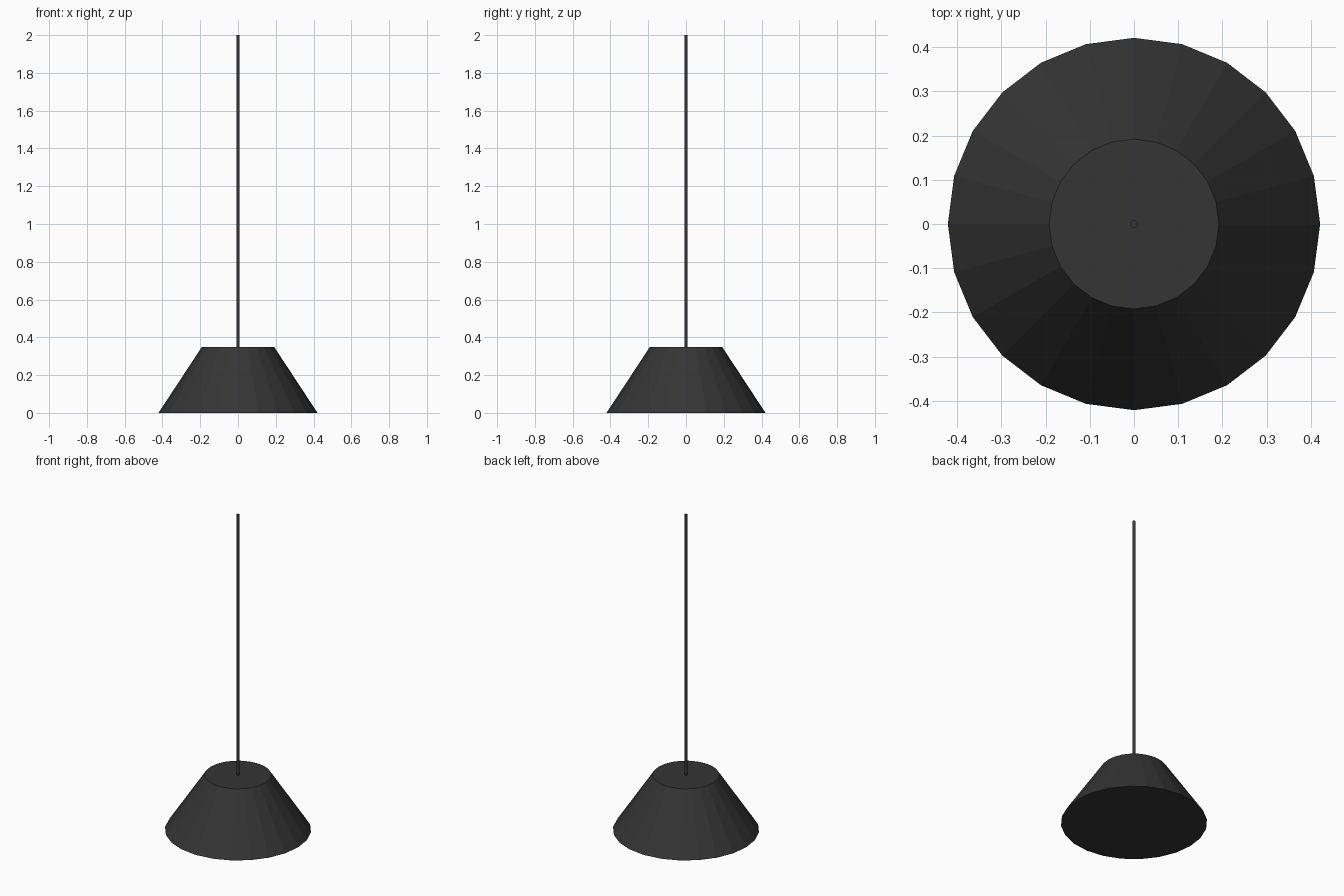
import bpy

if "Cube" in bpy.data.objects:
    bpy.data.objects.remove(bpy.data.objects["Cube"])

mat = bpy.data.materials.new("charcoal")
mat.diffuse_color = (0.035, 0.035, 0.035, 1)
mat.use_nodes = True
mat.node_tree.nodes["Principled BSDF"].inputs["Base Color"].default_value = mat.diffuse_color


def frustum(name, sides, r_bottom, r_top, z0, z1):
    bpy.ops.mesh.primitive_cone_add(vertices=sides, radius1=r_bottom, radius2=r_top,
                                    depth=z1 - z0, location=(0, 0, (z0 + z1) / 2))
    ob = bpy.context.object
    ob.name = name
    ob.data.materials.append(mat)
    return ob


# Flat-faced, closed lamp shade
frustum("shade", 24, 0.421, 0.192, 0.0, 0.348)

# Thin hanging cord rising from the shade top
frustum("cord", 12, 0.009, 0.009, 0.348, 2.0)
